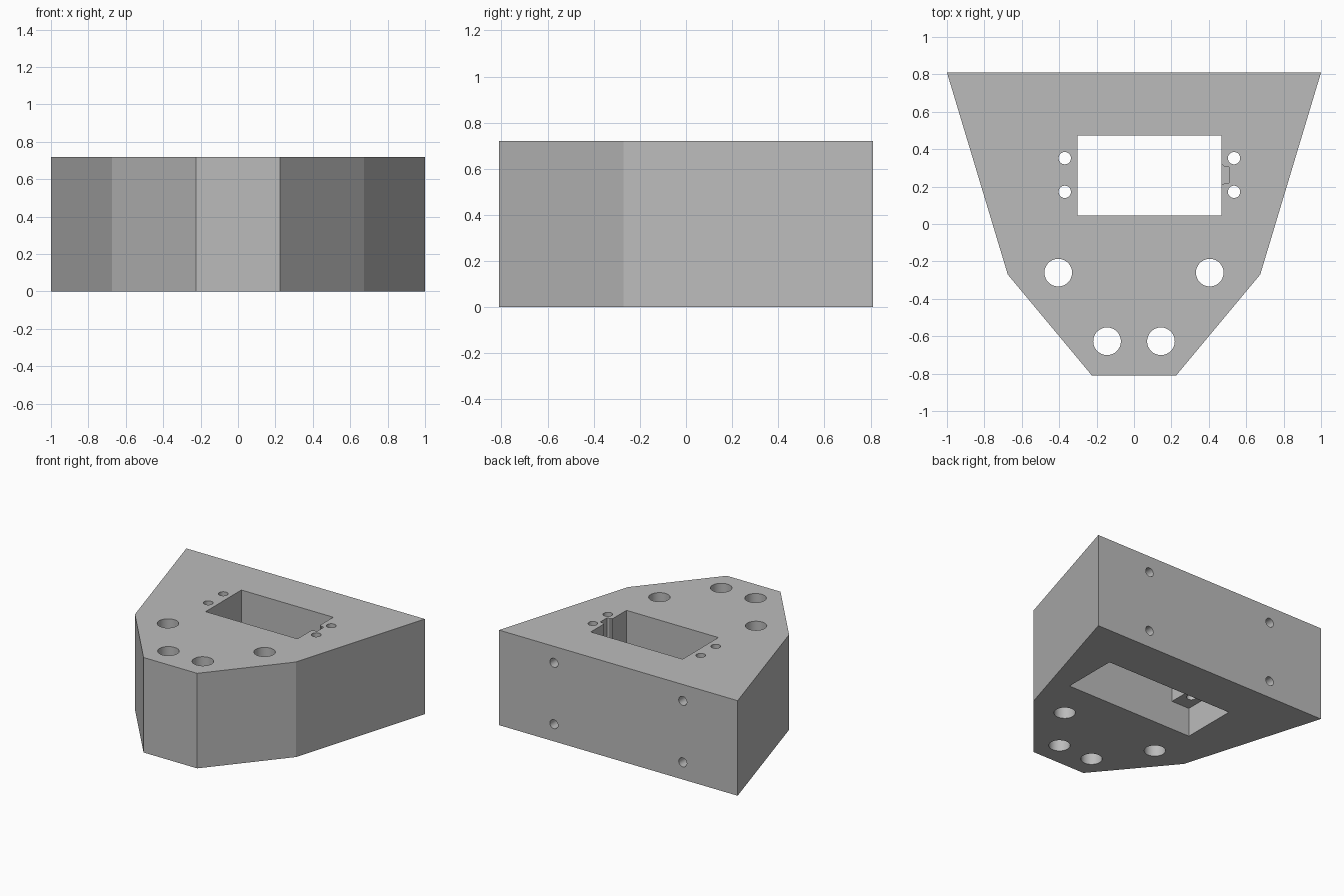
import bpy
import bmesh
import math
from mathutils import Matrix, Vector

cube = bpy.data.objects.get("Cube")
if cube:
    bpy.data.objects.remove(cube, do_unlink=True)

HEIGHT = 0.72
LEDGE = 0.22

grey = bpy.data.materials.new("plain grey")
grey.use_nodes = True
grey.diffuse_color = (0.5, 0.5, 0.5, 1)
grey.node_tree.nodes["Principled BSDF"].inputs["Base Color"].default_value = (0.5, 0.5, 0.5, 1)


def add_object(name, bm):
    mesh = bpy.data.meshes.new(name)
    bmesh.ops.recalc_face_normals(bm, faces=bm.faces)
    bm.to_mesh(mesh)
    bm.free()
    mesh.materials.append(grey)
    obj = bpy.data.objects.new(name, mesh)
    bpy.context.collection.objects.link(obj)
    return obj


def prism(name, outline, z0, z1):
    """Extrude a plan outline between two heights."""
    bm = bmesh.new()
    base = bm.faces.new([bm.verts.new((x, y, z0)) for x, y in outline])
    walls = bmesh.ops.extrude_face_region(bm, geom=[base])
    top = [v for v in walls["geom"] if isinstance(v, bmesh.types.BMVert)]
    bmesh.ops.translate(bm, verts=top, vec=(0, 0, z1 - z0))
    return add_object(name, bm)


def rod(name, centre, radius, length, axis):
    """Round cutter along an axis."""
    bm = bmesh.new()
    turn = Vector(axis).to_track_quat("Z", "Y").to_matrix().to_4x4()
    bmesh.ops.create_cone(bm, cap_ends=True, segments=32, radius1=radius, radius2=radius,
                          depth=length, matrix=Matrix.Translation(centre) @ turn)
    return add_object(name, bm)


def box(x0, x1, y0, y1):
    return [(x0, y0), (x1, y0), (x1, y1), (x0, y1)]


def cut(body, cutter):
    cutter.hide_render = True
    mod = body.modifiers.new("cut", "BOOLEAN")
    mod.operation = "DIFFERENCE"
    mod.solver = "EXACT"
    mod.object = cutter
    bpy.context.view_layer.objects.active = body
    bpy.ops.object.modifier_apply(modifier=mod.name)
    bpy.data.objects.remove(cutter, do_unlink=True)


# Tapered block
right_half = [(-1, 0.81), (-0.675, -0.27), (-0.225, -0.81)]
outline = right_half + [(-x, y) for x, y in reversed(right_half)]
block = prism("mounting_block", outline, 0, HEIGHT)

# Wider pocket below, then the window through the top
cut(block, prism("lower_pocket", box(-0.455, 0.617, 0.045, 0.473), -0.1, LEDGE))
cut(block, prism("window", box(-0.303, 0.467, 0.045, 0.473), LEDGE - 0.1, HEIGHT + 0.1))

# Cable notch beside the window
notch = [(0.44, 0.21), (0.475, 0.21), (0.485, 0.22), (0.507, 0.22),
         (0.507, 0.305), (0.485, 0.305), (0.475, 0.315), (0.44, 0.315)]
cut(block, prism("cable_notch", notch, LEDGE + 0.06, HEIGHT + 0.1))

# Screw holes on both sides of the window
for x in (-0.37, 0.535):
    for y in (0.172, 0.352):
        cut(block, rod("screw_hole", (x, y, HEIGHT / 2), 0.033, 1, (0, 0, 1)))

# Large holes through the front part
for side in (-1, 1):
    for x, y in ((0.405, -0.26), (0.144, -0.627)):
        cut(block, rod("large_hole", (side * x, y, HEIGHT / 2), 0.074, 1, (0, 0, 1)))

# Blind fixing holes in the back
for x in (-0.54, 0.54):
    for z in (0.13, 0.595):
        cut(block, rod("back_hole", (x, 0.81, z), 0.034, 0.5, (0, 1, 0)))

# Round hole walls stay smooth, block edges stay sharp
bpy.ops.object.select_all(action="DESELECT")
block.select_set(True)
bpy.context.view_layer.objects.active = block
bpy.ops.object.shade_smooth_by_angle(angle=math.radians(20))
